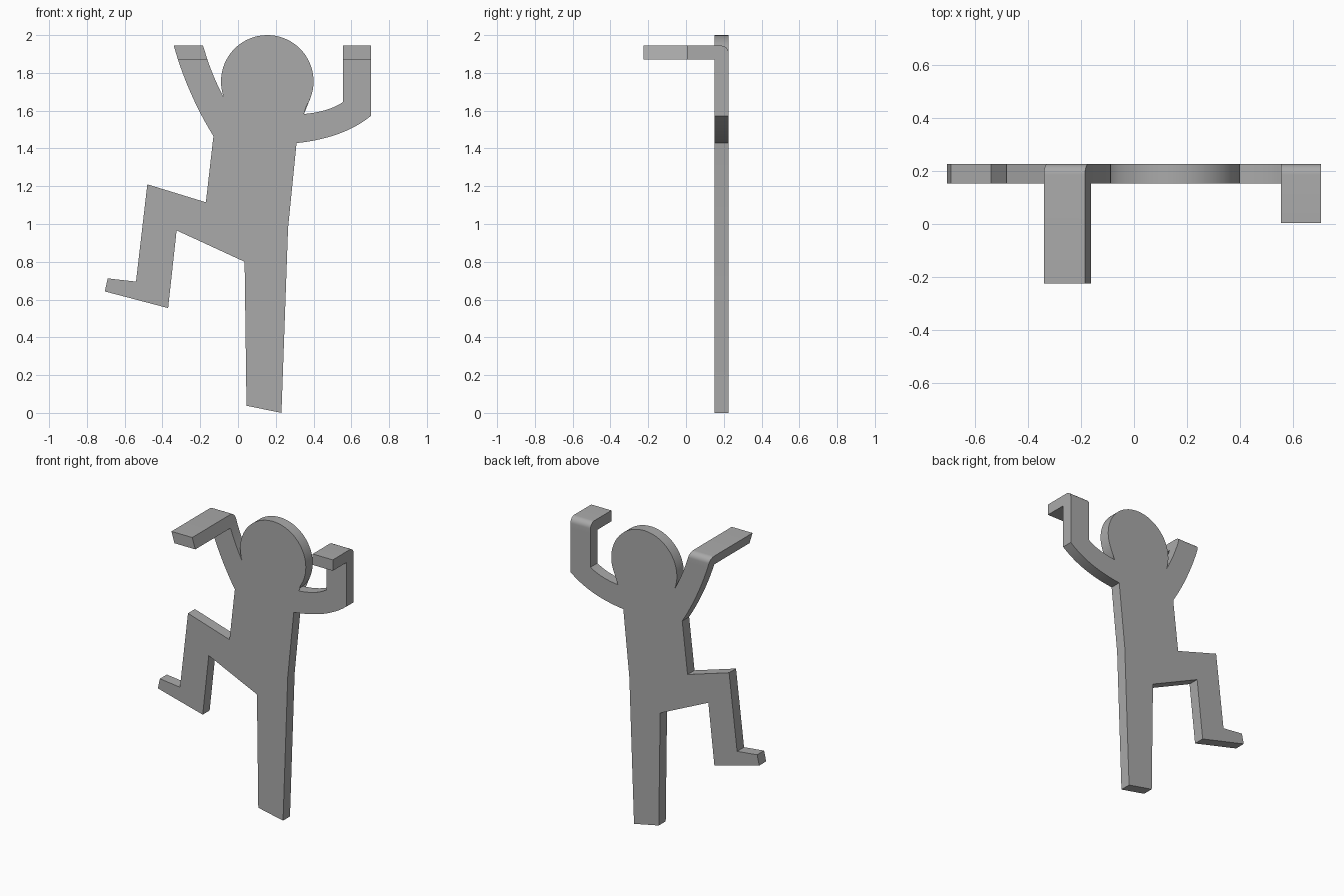
import bpy
import bmesh
from math import sin, cos, radians
from mathutils import Vector

if "Cube" in bpy.data.objects:
    bpy.data.objects.remove(bpy.data.objects["Cube"], do_unlink=True)

FRONT, BACK = 0.152, 0.226      # plate thickness
WRIST, TOP = 1.87, 1.944        # underside and top of the bent hands
BEND = 0.04                     # outer radius of the bend


def curve(a, b, c, steps=10):
    """Points of a quadratic curve from a to c, pulled towards b."""
    a, b, c = Vector(a), Vector(b), Vector(c)
    ts = [i / steps for i in range(steps + 1)]
    return [tuple(a * (1 - t) ** 2 + b * 2 * t * (1 - t) + c * t * t) for t in ts]


def arc(cx, cy, r, start, end, steps):
    angles = [radians(start + (end - start) * i / steps) for i in range(steps + 1)]
    return [(cx + r * cos(a), cy + r * sin(a)) for a in angles]


def extrude(bm, near, far, skip):
    """Close two matching outlines into a solid, leaving out the skipped sides."""
    a = [bm.verts.new(p) for p in near]
    b = [bm.verts.new(p) for p in far]
    bm.faces.new(a)
    bm.faces.new(b[::-1])
    for i in range(len(a)):
        j = (i + 1) % len(a)
        if not skip(a[i].co, a[j].co):
            bm.faces.new((a[i], b[i], b[j], a[j]))


def at_wrist(p, q):
    return abs(p.z - WRIST) < 1e-4 and abs(q.z - WRIST) < 1e-4


def inside_joint(p, q):
    return at_wrist(p, q) and min(p.y, q.y) > FRONT - 1e-4


# Flat figure outline, counter-clockwise from the standing foot
outline = [(0.045, 0.038), (0.23, 0.0), (0.265, 0.98)]
outline += curve((0.31, 1.428), (0.56, 1.455), (0.705, 1.573))       # left arm, lower edge
outline += [(0.705, WRIST), (0.555, WRIST)]
outline += curve((0.555, 1.645), (0.47, 1.588), (0.32, 1.58))        # left arm, upper edge
outline += arc(0.155, 1.755, 0.245, -46, 199, 48)                    # head
outline += curve((-0.072, 1.665), (-0.12, 1.75), (-0.162, WRIST))    # right arm, inner edge
outline += curve((-0.318, WRIST), (-0.245, 1.65), (-0.13, 1.465))    # right arm, outer edge
outline += [(-0.17, 1.115), (-0.48, 1.21), (-0.54, 0.695),           # raised leg and foot
            (-0.69, 0.712), (-0.705, 0.643), (-0.37, 0.555),
            (-0.325, 0.966), (0.035, 0.80)]

bm = bmesh.new()
extrude(bm, [(x, FRONT, z) for x, z in outline],
        [(x, BACK, z) for x, z in outline], at_wrist)


def add_hand(low, high, tip):
    """Hand bent forward; low and high are its x limits at the wrist and the top."""
    side = [(tip, WRIST), (FRONT, WRIST), (BACK, WRIST)]
    side += arc(BACK - BEND, TOP - BEND, BEND, 0, 90, 8)
    side.append((tip, TOP))

    def place(k):
        rise = (high[k] - low[k]) / (TOP - WRIST)
        return [(low[k] + rise * (z - WRIST), y, z) for y, z in side]
    extrude(bm, place(0), place(1), inside_joint)


add_hand((-0.318, -0.162), (-0.34, -0.185), -0.224)   # right hand
add_hand((0.555, 0.705), (0.555, 0.705), 0.004)       # left hand

bmesh.ops.remove_doubles(bm, verts=bm.verts, dist=0.0005)
bmesh.ops.recalc_face_normals(bm, faces=bm.faces)
mesh = bpy.data.meshes.new("climbing_figure")
bm.to_mesh(mesh)
bm.free()
figure = bpy.data.objects.new("climbing_figure", mesh)
bpy.context.collection.objects.link(figure)

# Plain grey
grey = bpy.data.materials.new("plain_grey")
grey.use_nodes = True
colour = (0.4, 0.4, 0.4, 1.0)
grey.diffuse_color = colour
grey.node_tree.nodes["Principled BSDF"].inputs["Base Color"].default_value = colour
mesh.materials.append(grey)

bpy.context.view_layer.objects.active = figure
figure.select_set(True)
bpy.ops.object.shade_smooth_by_angle(angle=radians(30))
